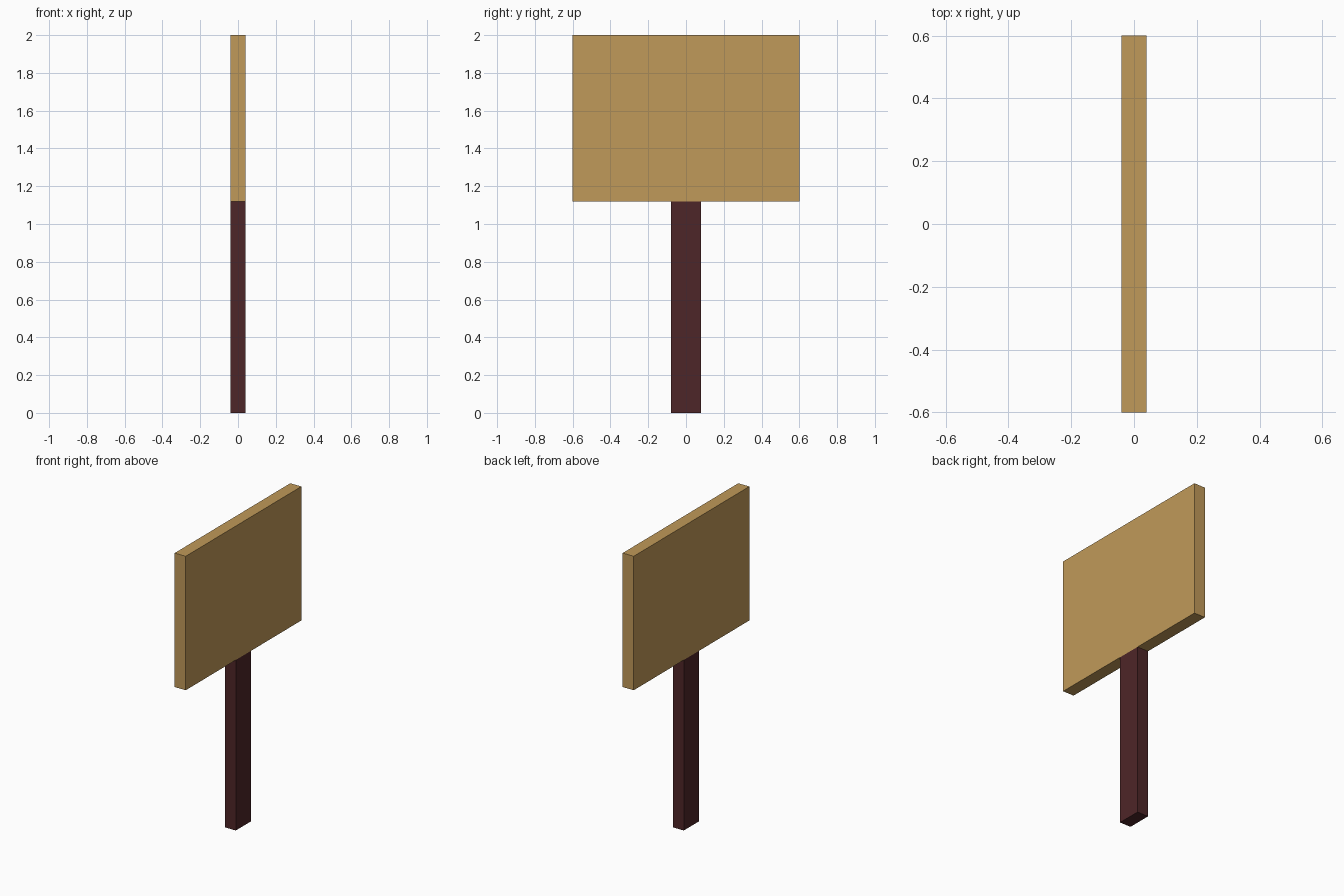
import bpy

if "Cube" in bpy.data.objects:
    bpy.data.objects.remove(bpy.data.objects["Cube"])


def material(name, color):
    mat = bpy.data.materials.new(name)
    mat.diffuse_color = color
    mat.use_nodes = True
    mat.node_tree.nodes["Principled BSDF"].inputs["Base Color"].default_value = mat.diffuse_color
    return mat


def box(name, center, size, mat):
    bpy.ops.mesh.primitive_cube_add(size=1, location=center)
    obj = bpy.context.object
    obj.name = name
    obj.scale = size
    bpy.ops.object.transform_apply(location=False, rotation=False, scale=True)
    obj.data.materials.append(mat)
    return obj


light_wood = material("light_wood", (0.53, 0.32, 0.10, 1))
dark_wood = material("dark_wood", (0.076, 0.019, 0.021, 1))

# Sign board
box("sign_board", (0, 0, 1.56), (0.08, 1.2, 0.88), light_wood)

# Post made of two square timbers side by side
for side, y in (("front", -0.04), ("back", 0.04)):
    box(side + "_post_half", (0, y, 0.56), (0.08, 0.08, 1.12), dark_wood)
